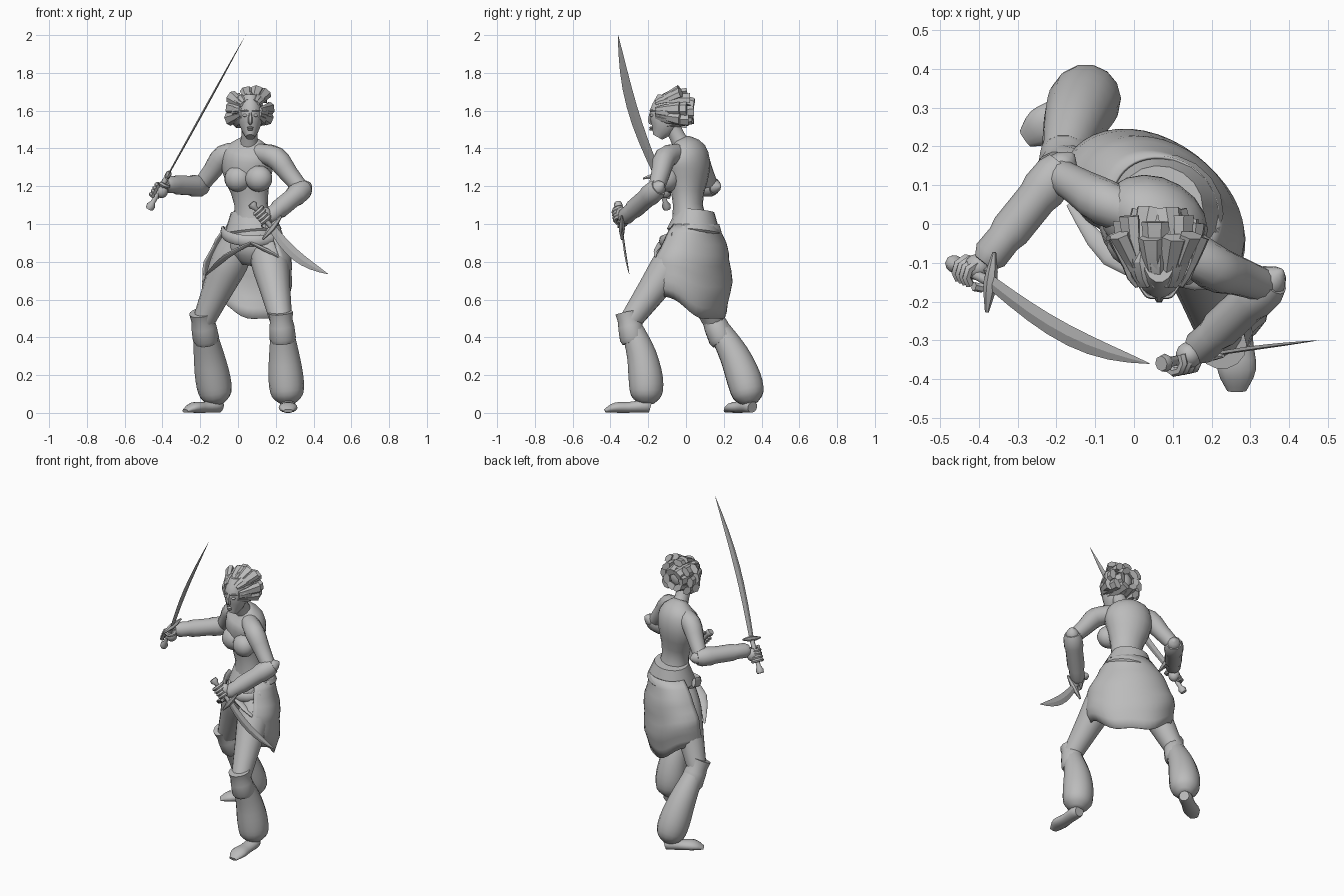
import bpy, bmesh, random
from math import sin, cos, pi, tau, radians
from mathutils import Vector

random.seed(4)
if "Cube" in bpy.data.objects:
    bpy.data.objects.remove(bpy.data.objects["Cube"], do_unlink=True)

GREY = (.5, .5, .5, 1)
clay = bpy.data.materials.new("plain grey")
clay.use_nodes = True
clay.diffuse_color = GREY
shader = next(node for node in clay.node_tree.nodes if node.type == 'BSDF_PRINCIPLED')
shader.inputs["Base Color"].default_value = GREY


def at(x, y, z):
    return Vector((x, y, z))


UP, FRONT, BACK = at(0, 0, 1), at(0, -1, 0), at(0, 1, 0)
FACING = at(-.4, -.9, 0)


def finish(name, bm, angle):
    bmesh.ops.recalc_face_normals(bm, faces=bm.faces)
    mesh = bpy.data.meshes.new(name)
    bm.to_mesh(mesh)
    bm.free()
    mesh.materials.append(clay)
    obj = bpy.data.objects.new(name, mesh)
    bpy.context.collection.objects.link(obj)
    bpy.ops.object.select_all(action='DESELECT')
    obj.select_set(True)
    bpy.context.view_layer.objects.active = obj
    bpy.ops.object.shade_smooth_by_angle(angle=radians(angle))
    return obj


def skin(name, rings, closed=True, angle=50):
    """Bridge point rings into a surface; closed rings also get end caps."""
    bm = bmesh.new()
    loops = [[bm.verts.new(point) for point in ring] for ring in rings]
    count = len(loops[0])
    for low, high in zip(loops, loops[1:]):
        for i in range(count if closed else count - 1):
            j = (i + 1) % count
            bm.faces.new((low[i], low[j], high[j], high[i]))
    if closed:
        bm.faces.new(loops[0])
        bm.faces.new(loops[-1])
    return finish(name, bm, angle)


def smooth(keys, steps):
    """Curve passing through all keys."""
    padded = [keys[0], *keys, keys[-1]]
    curve = []
    for a, b, c, d in zip(padded, padded[1:], padded[2:], padded[3:]):
        for k in range(steps):
            t = k / steps
            curve.append(b + (c - a) * (t / 2) + (a * 2 - b * 5 + c * 4 - d) * (t * t / 2)
                         + (b * 3 - a - c * 3 + d) * (t ** 3 / 2))
    return curve + [keys[-1]]


def tube(name, points, radii, ref=FRONT, flat=(1, 1), sides=14, steps=3, angle=50):
    """Limb through points; flat scales the radius along ref, from start to end."""
    keys = [Vector((*point, radius)) for point, radius in zip(points, radii)]
    path = smooth(keys, steps)
    last = len(path) - 1
    rings = []
    for i, key in enumerate(path):
        along = (path[min(i + 1, last)] - path[max(i - 1, 0)]).xyz.normalized()
        across = along.cross(ref).normalized() * key.w
        depth = across.cross(along) * (flat[0] + (flat[1] - flat[0]) * i / last)
        rings.append([key.xyz + across * cos(tau * k / sides) + depth * sin(tau * k / sides)
                      for k in range(sides)])
    return skin(name, rings, True, angle)


def between(start, end, *fractions):
    return [start.lerp(end, t) for t in fractions]


def blob(name, centre, size, turn=0):
    bm = bmesh.new()
    bmesh.ops.create_uvsphere(bm, u_segments=14, v_segments=9, radius=1)
    obj = finish(name, bm, 50)
    obj.location, obj.scale, obj.rotation_euler.z = centre, size, radians(turn)


def fist(name, centre, axis, palm):
    """Palm with four fingers and a thumb curled round a grip."""
    axis = axis.normalized()
    out = (palm - axis * axis.dot(palm)).normalized()
    side = axis.cross(out)
    blob(name + "_palm", centre + out * .02, (.035, .035, .04))
    for finger in range(5):
        base = centre + axis * (finger - 2) * .02
        curl = -1 if finger == 4 else 1
        bends = [curl * k * pi / 4 for k in range(5)]
        tube(f"{name}_finger_{finger}", [base + (out * cos(a) + side * sin(a)) * .03 for a in bends],
             [.012] * len(bends), axis, sides=6, steps=1)


def blade(name, pommel, base, tip, bow, width):
    """Grip, cross guard and curved blade lying in the plane of its bow."""
    flat_side = bow.cross(tip - base).normalized()
    tube(name + "_grip", between(pommel, base, 0, .1, .2, 1), (.02, .024, .013, .014), sides=8, steps=1)
    arm = bow.normalized() * .08
    tube(name + "_guard", [base - arm, base, base + arm], (.005, .018, .005), flat_side, sides=6)
    steps = [k / 8 for k in range(9)]
    tube(name + "_blade", [base.lerp(tip, t) + bow * sin(pi * t) for t in steps],
         [width * (.7 + .3 * sin(pi * t)) * (1 - t ** 5) + .001 for t in steps],
         flat_side, (.2, .2), sides=4, steps=1, angle=20)


# Torso, hips, neck and chest
collar = at(.06, 0, 1.39)
tube("torso", [at(.08, .03, .9), at(.07, .01, 1.1), at(.05, .01, 1.29), collar, at(.06, -.025, 1.45)],
     (.14, .09, .14, .13, .05), FACING, (.9, .7), sides=18)
tube("hips", [at(.07, .02, .78), at(.08, .02, .86), at(.08, .04, 1)], (.06, .14, .13),
     FACING, (.9, .9), sides=18)
tube("neck", [collar, at(.06, -.045, 1.46), at(.06, -.09, 1.56)], (.06, .043, .043))
blob("right_breast", at(0, -.05, 1.24), (.075, .065, .07), -25)
blob("left_breast", at(.11, -.095, 1.24), (.075, .065, .07), -25)

# Belt, sash and front drapes
tube("belt", between(at(.08, .04, .95), at(.07, .05, 1.07), 0, .1, .5, 1), (.145, .155, .135, .11),
     FACING, (.9, .9), sides=18, steps=1)
arc = [radians(175 + 15 * k) for k in range(11)]
tube("sash", [at(.08 + .16 * cos(a), .02 + .15 * sin(a), .96 + .05 * sin(a)) for a in arc],
     [.013] * len(arc), UP, (2.2, 2.2), sides=8, steps=1)
knot = at(.07, -.13, .9)
tube("right_drape", [knot, at(-.06, -.08, .83), at(-.17, .05, .73)], (.02, .03, .005), UP, (.4, .4))
tube("left_drape", [knot, at(.2, -.14, .83), at(.27, -.07, .74)], (.02, .03, .005), UP, (.4, .4))

# Skirt stretched over both thighs, with its hem pointed in the middle
spread, rear = at(.8, -.6, 0), at(.6, .8, 0)
sheet = []
for row in range(10):
    drop = row / 9
    swell = sin(.7 * pi * drop)
    ring = []
    for column in range(27):
        s = column / 26
        a = radians(215 * s - 17)
        length = .36 + .15 * sin(pi * s) ** 2 + .01 * sin(22 * s)
        fold = .005 * sin(16 * drop + 5 * s)
        centre = at(.075, .045, 1).lerp(at(.035, .01, 1 - length), drop)
        ring.append(centre + spread * cos(a) * (.145 + .12 * swell + fold)
                    + rear * sin(a) * (.125 + .065 * swell + fold))
    sheet.append(ring)
skin("skirt", sheet, False).modifiers.new("thickness", 'SOLIDIFY').thickness = .008

# Legs: thigh, knee cuff, baggy trouser and foot
legs = {"right": (at(0, .05, .9), at(-.185, .15, .48), at(-.11, .34, .05), at(-.28, .22, 0)),
        "left": (at(.15, 0, .9), at(.23, -.3, .48), at(.265, -.21, .05), at(.265, -.43, 0))}
for side, (hip, knee, ankle, toe) in legs.items():
    tube(side + "_thigh", between(hip, knee, 0, .25, .6, 1), (.09, .1, .08, .058))
    tube(side + "_cuff", between(knee, ankle, -.12, -.02, .05, .2, .25), (.065, .06, .066, .07, .06), steps=1)
    calf = [knee.lerp(ankle, t) + BACK * .03 * sin(pi * t) for t in (.1, .4, .7, .9, 1)]
    tube(side + "_trouser", calf, (.06, .08, .093, .083, .04))
    sole, widths = [], (.03, .042, .042, .05, .025)
    for t, radius in zip((-.1, .05, .4, .75, 1), widths):
        spot = ankle.lerp(toe, t)
        spot.z = radius * (1 - .15 * len(sole))
        sole.append(spot)
    tube(side + "_foot", sole, widths, UP, (1, .4))

# Arms: shoulder to elbow, bracer and elbow guard
arms = {"right": (at(-.075, .055, 1.36), at(-.2, .13, 1.2), at(-.37, -.08, 1.21)),
        "left": (at(.2, -.11, 1.35), at(.34, -.16, 1.18), at(.17, -.32, 1.04))}
for side, (shoulder, elbow, wrist) in arms.items():
    root = collar.lerp(shoulder, .35)
    tube(side + "_upper_arm", [root, shoulder, shoulder.lerp(elbow, .5), elbow], (.05, .06, .05, .042))
    tube(side + "_bracer", between(elbow, wrist, -.1, 0, .2, .3, .7, .8, 1, 1.1),
         (.045, .056, .058, .052, .052, .045, .046, .03), UP, steps=1)
    tube(side + "_elbow_guard", between(elbow, wrist, 0, -.15, -.25), (.045, .035, .006), UP, sides=8)

# Long curved sword and short curved dagger, each in a fist
pommel, base, tip = at(-.47, -.1, 1.08), at(-.37, -.15, 1.26), at(.04, -.36, 2)
blade("sword", pommel, base, tip, at(-.004, -.032, -.008), .027)
fist("right_hand", pommel.lerp(base, .55), base - pommel, at(.4, .5, 0))
pommel, base, tip = at(.07, -.36, 1.11), at(.18, -.34, .98), at(.477, -.3, .735)
blade("dagger", pommel, base, tip, at(-.02, 0, -.025), .028)
fist("left_hand", pommel.lerp(base, .55), base - pommel, at(.5, .4, .3))

# Head and face
skull = at(.065, -.105, 1.6)
tube("head", [skull + at(0, y, z) for y, z in ((-.045, -.14), (-.015, -.08), (0, 0), (.01, .08))],
     (.024, .056, .064, .04), FRONT, (1.2, 1.4))
tube("nose", [skull + at(0, y, z) for y, z in ((-.08, -.01), (-.086, -.055), (-.07, -.07))],
     (.008, .013, .008), sides=6)
blob("upper_lip", skull + at(0, -.08, -.09), (.018, .01, .006))
blob("lower_lip", skull + at(0, -.08, -.1), (.016, .01, .006))
for side, s in (("right", -1), ("left", 1)):
    blob(side + "_eye", skull + at(s * .027, -.075, -.025), (.014, .01, .008))
    blob(side + "_ear", skull + at(s * .06, .01, -.04), (.01, .018, .026))
    tube(side + "_brow", [skull + at(s * x, y, 0) for x, y in ((.01, -.083), (.03, -.08), (.05, -.055))],
         (.005, .006, .004), UP, sides=6)

# Blunt, chunky hair locks swept back from the brow in three rows
crown = skull + BACK * .035
blob("hair_base", crown + BACK * .01, (.075, .085, .085))
for flare, reach, count, sweep in ((.12, .04, 8, 220), (.1, .085, 7, 260), (.05, .12, 6, 300)):
    for k in range(count):
        a = radians(90 + sweep * (k / (count - 1) - .5) + random.uniform(-8, 8))
        out = at(cos(a), 0, sin(a))
        end = out * flare * random.uniform(.9, 1.1) + BACK * reach * random.uniform(.8, 1.1)
        tube("hair_lock", [crown + out * .055 - BACK * .09, crown + out * .085 - BACK * .03, crown + end],
             (.014, .026, .036), out, (.6, .6), sides=6, steps=2, angle=25)
